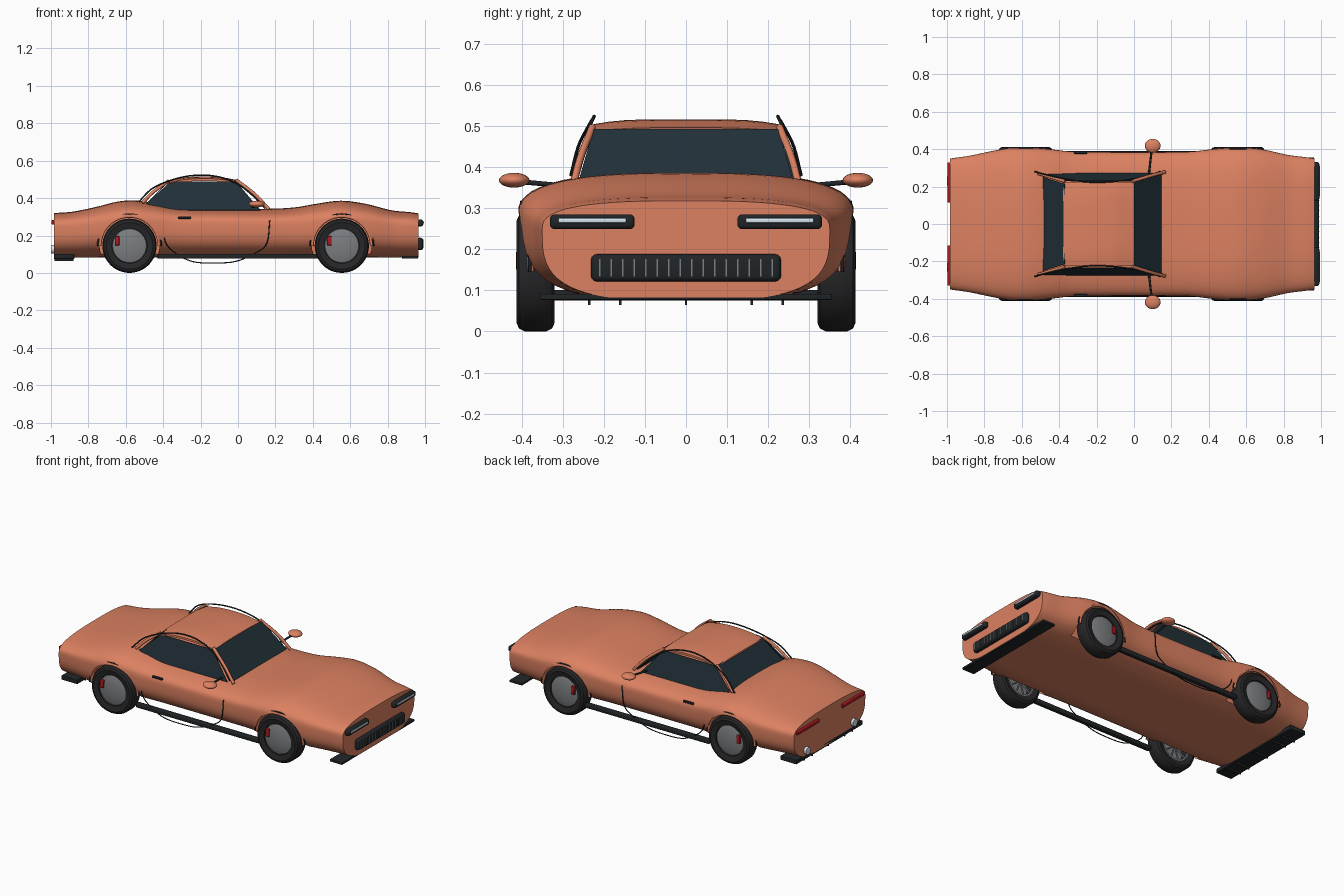
import bpy, bmesh, math
from mathutils import Vector, Matrix

if "Cube" in bpy.data.objects:
    bpy.data.objects.remove(bpy.data.objects["Cube"])

def mat(name, *c):
    m = bpy.data.materials.new(name)
    m.diffuse_color = (*c, 1)
    m.use_nodes = True
    m.node_tree.nodes["Principled BSDF"].inputs["Base Color"].default_value = m.diffuse_color
    return m

PAINT = mat("paint", 0.72, 0.22, 0.12)
DARK = mat("dark_trim", 0.015, 0.018, 0.02)
GLASS = mat("glass", 0.015, 0.03, 0.04)
RED = mat("red", 0.4, 0.01, 0.015)
RUBBER = mat("rubber", 0.02, 0.02, 0.022)
STEEL = mat("steel", 0.2, 0.21, 0.22)
LIGHT = mat("light", 0.7, 0.8, 0.9)

def obj(name, bm, m, angle=35):
    bmesh.ops.recalc_face_normals(bm, faces=bm.faces)
    me = bpy.data.meshes.new(name)
    bm.to_mesh(me)
    bm.free()
    me.materials.append(m)
    o = bpy.data.objects.new(name, me)
    bpy.context.collection.objects.link(o)
    smooth(o, angle)
    return o

def smooth(o, angle=35):
    bpy.ops.object.select_all(action='DESELECT')
    o.select_set(True)
    bpy.context.view_layer.objects.active = o
    bpy.ops.object.shade_smooth_by_angle(angle=math.radians(angle))

def box(name, c, s, m, bevel=0.0):
    bm = bmesh.new()
    bmesh.ops.create_cube(bm, size=1, matrix=Matrix.Translation(c) @ Matrix.Diagonal((*s, 1)))
    if bevel:
        bmesh.ops.bevel(bm, geom=bm.edges[:], offset=bevel, segments=3, affect='EDGES', profile=0.5)
    return obj(name, bm, m)

def loft(name, rings, m, angle=35, caps=True, closed=False):
    bm = bmesh.new()
    R = [[bm.verts.new(p) for p in r] for r in rings]
    n = len(R[0])
    pairs = list(zip(R, R[1:])) + ([(R[-1], R[0])] if closed else [])
    for a, b in pairs:
        for i in range(n):
            bm.faces.new((a[i], a[(i + 1) % n], b[(i + 1) % n], b[i]))
    if caps:
        bm.faces.new(R[0])
        bm.faces.new(R[-1])
    return obj(name, bm, m, angle)

def lathe(name, prof, c, side, m, n=48, caps=False, closed=False):
    """Spin (radius, outward offset) points round a y axis."""
    rings = [[(c[0] + r * math.cos(2 * math.pi * i / n), c[1] + side * y, c[2] + r * math.sin(2 * math.pi * i / n))
              for i in range(n)] for r, y in prof]
    return loft(name, rings, m, caps=caps, closed=closed)

def spline(pts, n=6):
    P = [Vector(p) for p in pts]
    P = [2 * P[0] - P[1]] + P + [2 * P[-1] - P[-2]]
    out = []
    for a, b, c, d in zip(P, P[1:], P[2:], P[3:]):
        for k in range(n):
            t = k / n
            out.append(0.5 * (2 * b + (c - a) * t + (2 * a - 5 * b + 4 * c - d) * t * t + (3 * b - a - 3 * c + d) * t ** 3))
    return out + [P[-2]]

def tube(name, pts, r, m, n=8):
    pts = [Vector(p) for p in pts]
    rings = []
    for i, p in enumerate(pts):
        t = (pts[min(i + 1, len(pts) - 1)] - pts[max(i - 1, 0)]).normalized()
        u = t.cross(Vector((0, 1, 0)) if abs(t.y) < 0.9 else Vector((1, 0, 0))).normalized()
        v = t.cross(u)
        rings.append([p + r * (math.cos(a) * u + math.sin(a) * v) for a in (2 * math.pi * k / n for k in range(n))])
    return loft(name, rings, m, 60)

def panel(name, pts, t, m):
    """Flat polygon given a thickness."""
    bm = bmesh.new()
    f = bm.faces.new([bm.verts.new(p) for p in pts])
    bm.normal_update()
    off = f.normal * t
    g = bmesh.ops.extrude_face_region(bm, geom=[f])
    bmesh.ops.translate(bm, verts=[v for v in g['geom'] if isinstance(v, bmesh.types.BMVert)], vec=off)
    return obj(name, bm, m)

# Body shell: superellipse sections along x (x, half width, top height)
stations = [(-0.985, .35, .32), (-0.88, .365, .328), (-0.75, .392, .355), (-0.65, .408, .38), (-0.56, .41, .388),
            (-0.45, .4, .375), (-0.32, .387, .352), (-0.1, .384, .345), (0.15, .384, .343), (0.3, .387, .35),
            (0.42, .4, .37), (0.55, .41, .386), (0.68, .4, .37), (0.82, .37, .335), (0.92, .357, .325), (0.965, .35, .318)]
def sgnpow(v, e):
    return math.copysign(abs(v) ** e, v)
rings = []
for x, w, top in spline(stations, 5):
    zc = 0.26 + (top - 0.35) * 0.4
    ring = []
    for k in range(64):
        a = 2 * math.pi * k / 64
        c, s = math.cos(a), math.sin(a)
        e = 2 / 2.8 if s > 0 else 2 / 3.2
        h = top - zc if s > 0 else zc - 0.075
        ring.append((x, w * sgnpow(c, e), max(0.083, zc + h * sgnpow(s, e))))
    rings.append(ring)
body = loft("body_shell", rings, PAINT)

# Wheel wells cut from the body
WHEELS = [(-0.58, s) for s in (-1, 1)] + [(0.555, s) for s in (-1, 1)]
for x, s in WHEELS:
    cut = lathe("well_cutter", [(0.16, -0.09), (0.16, 0.2)], (x, s * 0.385, 0.145), s, PAINT, caps=True)
    cut.hide_render = True
    mod = body.modifiers.new("well", 'BOOLEAN')
    mod.operation, mod.object, mod.solver = 'DIFFERENCE', cut, 'EXACT'
    bpy.context.view_layer.objects.active = body
    bpy.ops.object.modifier_apply(modifier=mod.name)
    bpy.data.objects.remove(cut)
smooth(body)

# Wheels with arches
for x, s in WHEELS:
    c = (x, s * 0.366, 0.145)
    lathe("tyre", [(.093, -.038), (.125, -.046), (.138, -.04), (.145, -.025), (.145, .025), (.138, .04),
                   (.125, .046), (.093, .038)], c, s, RUBBER, closed=True)
    lathe("hub_dome", [(.093, .02), (.09, .032), (.07, .038), (.04, .042), (.004, .044)], c, s, STEEL, caps=True)
    lathe("rim_ring", [(.096, -.038), (.096, -.03), (.084, -.03), (.084, -.038)], c, s, STEEL, closed=True)
    for k in range(5):
        a = math.pi * k / 5
        d = Vector((math.cos(a), 0, math.sin(a))) * 0.09
        m = Vector(c) - Vector((0, s * 0.03, 0))
        tube("spoke", [m - d, m + d], 0.005, STEEL)
    box("brake_caliper", (x - 0.066, s * 0.402, 0.172), (0.024, 0.022, 0.05), RED, 0.004)
    for name, r, t, m, y in (("arch_lip", .158, .008, PAINT, .398), ("arch_trim", .17, .004, DARK, .4)):
        arc = [(x + r * math.cos(a), s * (y - 0.02 * abs(math.cos(a)) ** 2), .145 + r * math.sin(a))
               for a in (math.pi * i / 24 for i in range(25))]
        tube(name, arc, t, m)

# Cabin: roof skin and glass panels
roof = []
for x, z in spline([(-0.38, 0, .492), (-0.3, 0, .509), (-0.2, 0, .516), (-0.1, 0, .513), (0.0, 0, .496)], 4) and \
        [(p.x, p.z) for p in spline([(-0.38, 0, .492), (-0.3, 0, .509), (-0.2, 0, .516), (-0.1, 0, .513), (0.0, 0, .496)], 4)]:
    ys = [-.225 + .45 * k / 12 for k in range(13)]
    upper = [(x, y, z - 0.012 * abs(y / .225) ** 4) for y in ys]
    roof.append(upper + [(p[0], p[1], p[2] - 0.012) for p in reversed(upper)])
loft("roof", roof, PAINT)
panel("windscreen", [(.145, -.268, .34), (.145, .268, .34), (0, .225, .49), (0, -.225, .49)], 0.004, GLASS)
panel("rear_window", [(-.485, .25, .37), (-.485, -.25, .37), (-.37, -.215, .488), (-.37, .215, .488)], 0.004, GLASS)

for s in (-1, 1):
    panel("side_window", [(-.49, s * .268, .37), (-.4, s * .272, .335), (.12, s * .272, .335),
                          (-.01, s * .232, .487), (-.33, s * .232, .487), (-.37, s * .235, .478)], 0.004, GLASS)
    # Pillars
    tube("front_pillar", spline([(.165, s * .278, .34), (.09, s * .258, .42), (-.01, s * .228, .497)]), 0.009, PAINT)
    tube("rear_pillar", spline([(-.51, s * .27, .375), (-.45, s * .252, .435), (-.37, s * .228, .492)]), 0.009, PAINT)
    # Thin window trim and door seam
    tube("window_trim", spline([(-.53, s * .28, .38), (-.46, s * .262, .45), (-.36, s * .24, .495), (-.25, s * .225, .52),
                                (-.14, s * .225, .52), (-.03, s * .237, .49), (.06, s * .255, .43), (.14, s * .28, .35)]), 0.004, DARK)
    tube("door_seam", spline([(-.4, s * .386, .28), (-.39, s * .384, .17), (-.34, s * .383, .11), (-.24, s * .382, .06),
                              (-.1, s * .382, .053), (0, s * .382, .065), (.1, s * .383, .11), (.155, s * .384, .16),
                              (.17, s * .386, .28)]), 0.003, DARK)
    box("door_handle", (-.285, s * .382, .295), (.07, .014, .011), DARK, 0.003)
    box("side_skirt", (0, s * .375, .089), (.86, .03, .026), DARK, 0.005)
    # Door mirror
    bm = bmesh.new()
    bmesh.ops.create_uvsphere(bm, u_segments=24, v_segments=14, radius=1,
                              matrix=Matrix.Translation((.1, s * .418, .368)) @ Matrix.Diagonal((.042, .037, .018, 1)))
    obj("mirror", bm, PAINT, 60)
    tube("mirror_stalk", [(.08, s * .27, .352), (.095, s * .4, .364)], 0.006, DARK)
    # Lamps and exhaust
    box("headlamp_housing", (.973, s * .228, .267), (.036, .206, .036), DARK, 0.011)
    box("headlamp_bar", (.989, s * .228, .27), (.01, .165, .011), LIGHT, 0.003)
    box("tail_lamp", (-.988, s * .222, .271), (.02, .215, .022), RED, 0.004)
    lathe_c = [(-1 + 0.012 * k, s * .23, .127) for k in range(5)]
    tube("exhaust_tip", lathe_c, 0.023, LIGHT, 20)
    # Diffuser fins
    for y in (.16, .235):
        box("diffuser_fin", (-.93, s * y, .078), (.1, .006, .028), DARK)
box("diffuser_fin_middle", (-.93, 0, .078), (.1, .006, .028), DARK)

# Grille with bars, splitter and diffuser
box("grille", (.972, 0, .155), (.036, .462, .066), DARK, 0.013)
for k in range(16):
    box("grille_bar", (.99, -.21 + .028 * k, .155), (.006, .003, .045), STEEL)
box("front_splitter", (.92, 0, .084), (.085, .71, .014), DARK, 0.003)
box("rear_diffuser", (-.93, 0, .088), (.11, .65, .026), DARK, 0.003)
